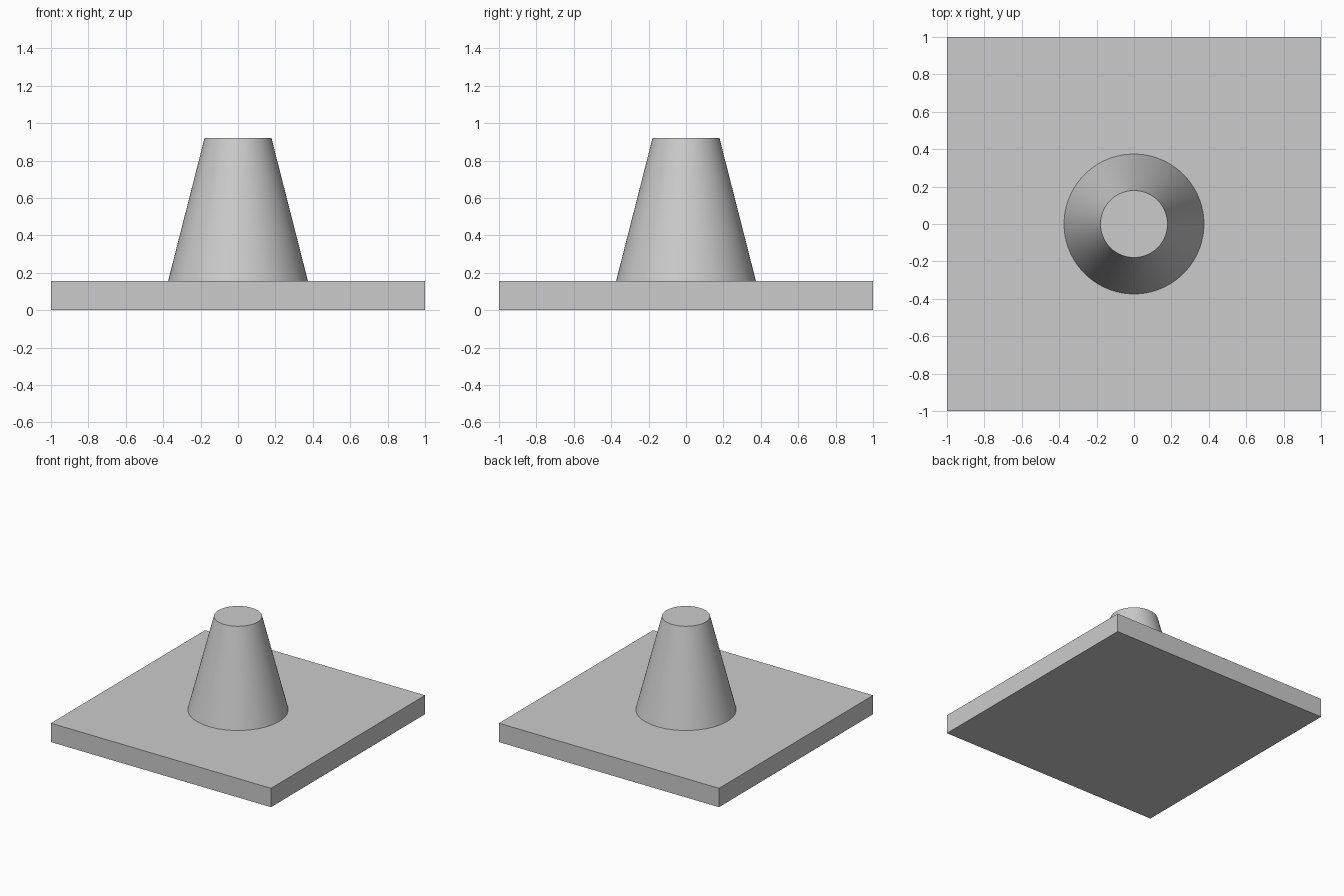
import bpy
import math

cube = bpy.data.objects.get("Cube")
if cube:
    bpy.data.objects.remove(cube, do_unlink=True)

# Single grey used throughout
grey = bpy.data.materials.new("plain_grey")
grey.use_nodes = True
colour = (0.6, 0.6, 0.6, 1)
grey.diffuse_color = colour
grey.node_tree.nodes["Principled BSDF"].inputs["Base Color"].default_value = colour

BASE_TOP = 0.155
CONE_TOP = 0.92

# Square base slab
bpy.ops.mesh.primitive_cube_add(size=2, location=(0, 0, BASE_TOP / 2))
base = bpy.context.object
base.name = "base_plate"
base.scale.z = BASE_TOP / 2
bpy.ops.object.transform_apply(location=False, rotation=False, scale=True)
base.data.materials.append(grey)

# Tapered post standing on the slab
height = CONE_TOP - BASE_TOP
bpy.ops.mesh.primitive_cone_add(vertices=96, radius1=0.374, radius2=0.179,
                                depth=height,
                                location=(0, 0, BASE_TOP + height / 2))
post = bpy.context.object
post.name = "tapered_post"
post.data.materials.append(grey)
bpy.ops.object.shade_smooth_by_angle(angle=math.radians(30))
